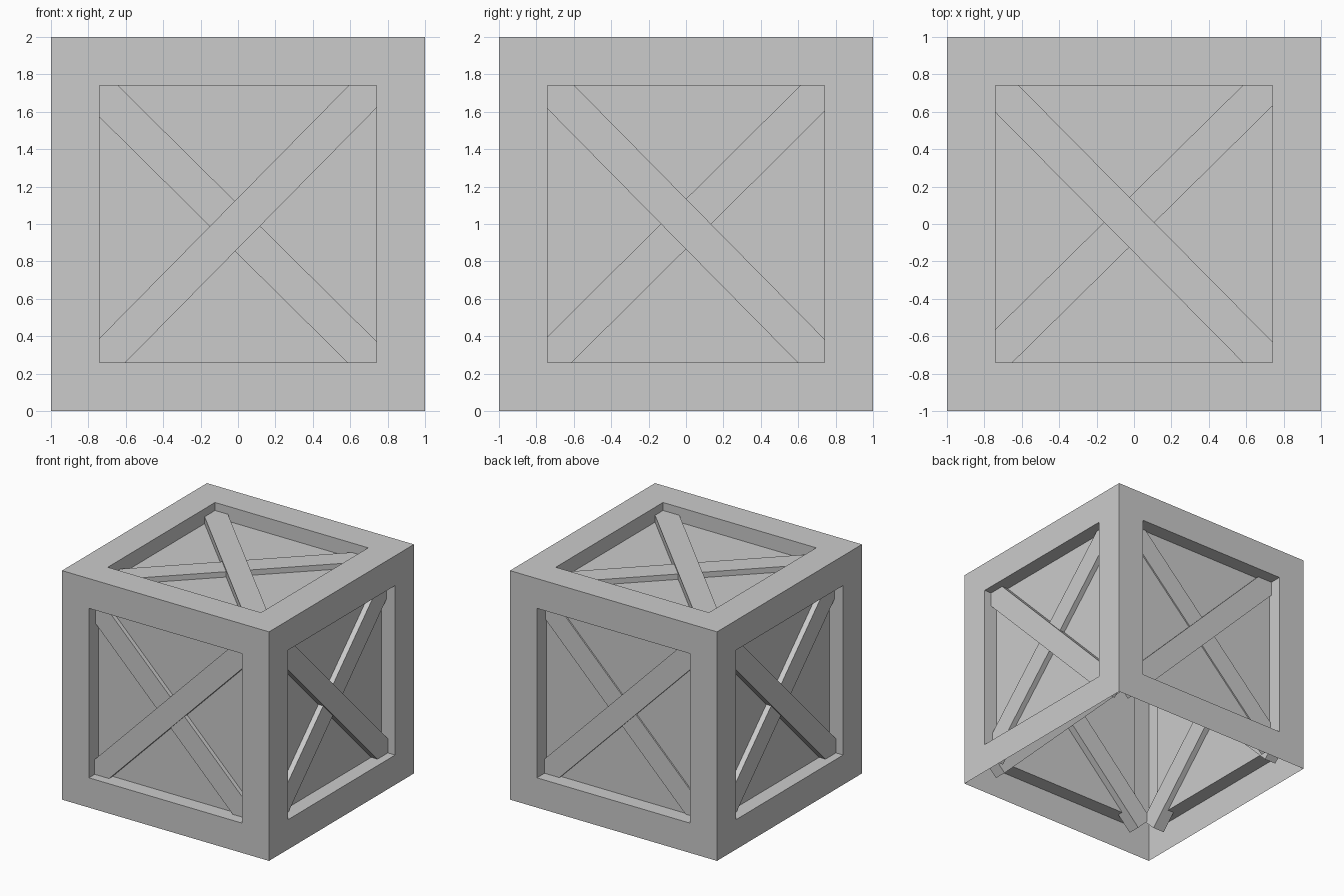
import bpy, bmesh, math
from mathutils import Matrix, Vector

if "Cube" in bpy.data.objects:
    bpy.data.objects.remove(bpy.data.objects["Cube"])

HALF = 1.0        # half the crate size
RIM = 0.26        # width of the frame around each panel
RECESS = 0.13     # panel depth behind the frame
LENGTH = 2.26     # brace length, ends run behind the frame
WIDTH = 0.19
THICK = 0.11


def add_object(name, bm):
    mesh = bpy.data.meshes.new(name)
    bm.to_mesh(mesh)
    bm.free()
    obj = bpy.data.objects.new(name, mesh)
    bpy.context.collection.objects.link(obj)
    return obj


# Crate shell: open-bottomed cube with an inset, recessed panel on each wall
bm = bmesh.new()
bmesh.ops.create_cube(bm, size=2 * HALF, matrix=Matrix.Translation((0, 0, HALF)))
bm.normal_update()
bottom = [f for f in bm.faces if f.normal.z < -0.5]
bmesh.ops.delete(bm, geom=bottom, context='FACES_ONLY')
panels = list(bm.faces)
bmesh.ops.inset_individual(bm, faces=panels, thickness=RIM, use_even_offset=True)
bm.normal_update()
bmesh.ops.inset_individual(bm, faces=panels, thickness=0.0, depth=-RECESS)
add_object("crate_shell", bm)


def wall_matrix(right, up):
    """Frame of one wall: right, up and outward axes at the wall centre."""
    r, u = Vector(right), Vector(up)
    n = r.cross(u)
    m = Matrix((r, u, n)).transposed().to_4x4()
    m.translation = Vector((0, 0, HALF)) + n * HALF
    return m


def add_brace(name, wall, angle, offset, depth):
    """Diagonal board whose outer surface lies 'depth' behind the wall."""
    bm = bmesh.new()
    local = (Matrix.Translation((0, offset, -depth - THICK / 2))
             @ Matrix.Rotation(math.radians(angle), 4, 'Z')
             @ Matrix.Diagonal((LENGTH, WIDTH, THICK, 1)))
    bmesh.ops.create_cube(bm, size=1, matrix=wall @ local)
    add_object(name, bm)


# Crossed braces: wall axes, outer depth, (angle, offset) of outer and inner board
walls = {
    "front": ((1, 0, 0), (0, 0, 1), 0.08, (45.4, 0.005), (-44.7, -0.028)),
    "back": ((-1, 0, 0), (0, 0, 1), 0.105, (45.4, 0.0), (-44.7, 0.0)),
    "right": ((0, 1, 0), (0, 0, 1), 0.07, (-45.4, 0.0), (44.8, 0.0)),
    "left": ((0, -1, 0), (0, 0, 1), 0.07, (-45.4, 0.0), (44.8, 0.0)),
    "top": ((1, 0, 0), (0, 1, 0), 0.07, (-45.3, -0.017), (44.6, 0.034)),
}
for side, (right, up, depth, outer, inner) in walls.items():
    wall = wall_matrix(right, up)
    add_brace(side + "_outer_brace", wall, *outer, depth)
    add_brace(side + "_inner_brace", wall, *inner, depth + 0.013)
